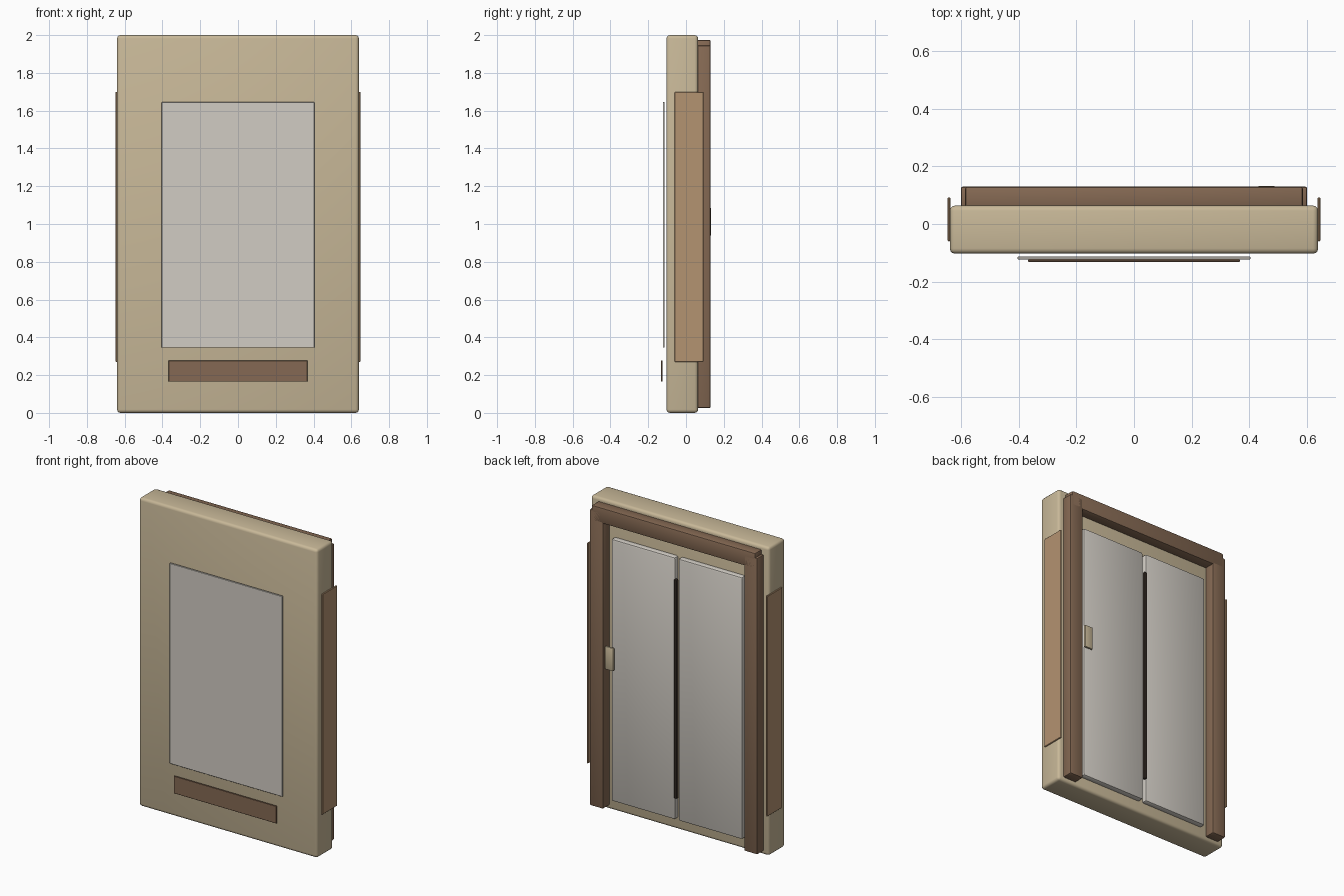
import bpy
from mathutils import Vector

cube = bpy.data.objects.get("Cube")
if cube:
    bpy.data.objects.remove(cube, do_unlink=True)


def material(name, rgb):
    # 8-bit display colour converted to linear
    lin = [((c / 255 + 0.055) / 1.055) ** 2.4 for c in rgb]
    mat = bpy.data.materials.new(name)
    mat.use_nodes = True
    mat.diffuse_color = (*lin, 1)
    mat.node_tree.nodes["Principled BSDF"].inputs["Base Color"].default_value = (*lin, 1)
    return mat


beige = material("beige", (200, 184, 152))
pale_grey = material("pale grey", (209, 204, 196))
brown = material("brown", (133, 105, 83))
tan = material("tan", (180, 147, 113))
dark = material("dark brown", (62, 52, 44))


def box(name, x, y, z, mat, bevel=0.0, segments=2):
    """Box between (low, high) pairs on each axis, with rounded edges."""
    low, high = Vector((x[0], y[0], z[0])), Vector((x[1], y[1], z[1]))
    bpy.ops.mesh.primitive_cube_add(size=1, location=(low + high) / 2)
    obj = bpy.context.object
    obj.name = obj.data.name = name
    obj.scale = high - low
    bpy.ops.object.transform_apply(location=False, rotation=False, scale=True)
    obj.data.materials.append(mat)
    if bevel:
        mod = obj.modifiers.new("rounded edges", "BEVEL")
        mod.width = bevel
        mod.segments = segments
        bpy.ops.object.modifier_apply(modifier=mod.name)
        bpy.ops.object.shade_smooth_by_angle()
    return obj


def pair(name, x, *args, **kwargs):
    """The same box on both sides of the centre."""
    box("left_" + name, x, *args, **kwargs)
    box("right_" + name, (-x[1], -x[0]), *args, **kwargs)


# Main slab
box("body", (-0.64, 0.64), (-0.103, 0.064), (0, 2), beige, 0.018, 3)

# Front: display panel and the plaque below it
box("front_panel", (-0.405, 0.405), (-0.123, -0.113), (0.345, 1.645), pale_grey, 0.002, 1)
box("front_plaque", (-0.368, 0.368), (-0.132, -0.124), (0.165, 0.278), brown, 0.002, 1)

# Sides: thin cladding strips
pair("side_strip", (0.638, 0.648), (-0.06, 0.092), (0.27, 1.70), tan, 0.003, 1)

# Back: door frame
pair("frame_post", (0.505, 0.602), (0.055, 0.13), (0.025, 1.946), brown, 0.008)
box("frame_lintel", (-0.587, 0.587), (0.055, 0.13), (1.875, 1.975), brown, 0.008)

# Back: double doors, centre seam and handle
pair("door", (0.011, 0.47), (0.05, 0.098), (0.075, 1.775), pale_grey, 0.012)
box("door_seam", (-0.009, 0.009), (0.09, 0.11), (0.22, 1.64), dark, 0.002, 1)
box("door_handle", (0.43, 0.49), (0.118, 0.132), (0.938, 1.087), beige, 0.004)
